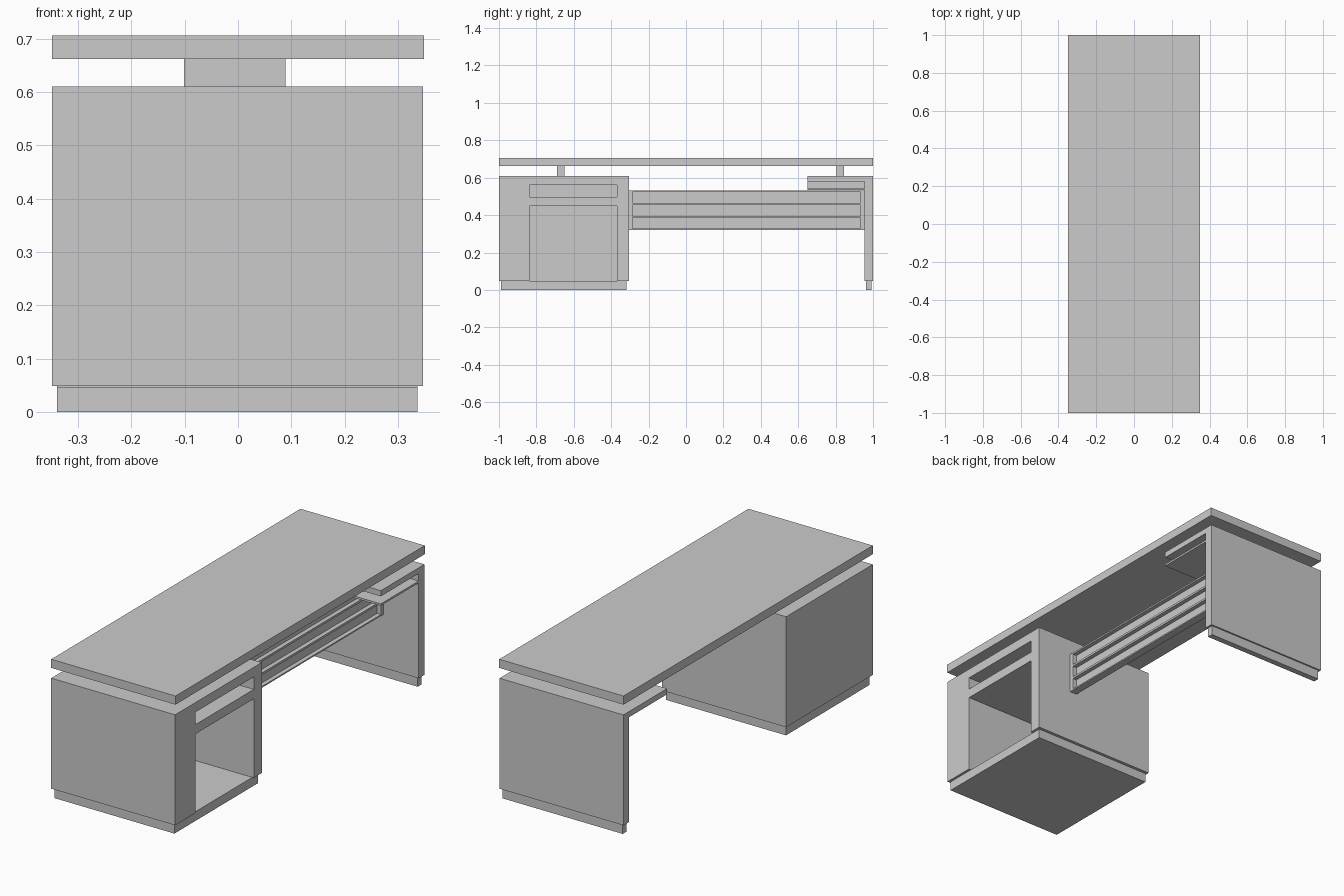
import bpy
import bmesh

if "Cube" in bpy.data.objects:
    bpy.data.objects.remove(bpy.data.objects["Cube"])


def box(name, x, y, z):
    """Box from its (min, max) extents along each axis."""
    bm = bmesh.new()
    bmesh.ops.create_cube(bm, size=1)
    for v in bm.verts:
        v.co = [lim[1] if c > 0 else lim[0] for c, lim in zip(v.co, (x, y, z))]
    mesh = bpy.data.meshes.new(name)
    bm.to_mesh(mesh)
    bm.free()
    ob = bpy.data.objects.new(name, mesh)
    bpy.context.collection.objects.link(ob)
    return ob


def cut(target, x, y, z):
    """Cut a box-shaped opening out of the target."""
    cutter = box("cutter", x, y, z)
    cutter.hide_render = True
    mod = target.modifiers.new("opening", "BOOLEAN")
    mod.operation = "DIFFERENCE"
    mod.solver = "EXACT"
    mod.object = cutter
    bpy.context.view_layer.objects.active = target
    bpy.ops.object.modifier_apply(modifier=mod.name)
    bpy.data.objects.remove(cutter)


BODY_X = (-0.349, 0.347)
BASE_X = (-0.339, 0.336)

# Desk top on two raised spacers
box("desk_top", (-0.349, 0.349), (-1, 1), (0.662, 0.706))
for name, y in (("cabinet_spacer", -0.67), ("leg_spacer", 0.825)):
    box(name, (-0.101, 0.089), (y - 0.02, y + 0.02), (0.61, 0.662))

# Cabinet with a drawer slot and a tall bay opening to the right
cabinet = box("cabinet", BODY_X, (-1, -0.305), (0.049, 0.61))
cut(cabinet, (-0.31, 0.4), (-0.837, -0.369), (0.498, 0.561))
cut(cabinet, (-0.31, 0.4), (-0.837, -0.369), (0.0, 0.45))
box("cabinet_plinth", BASE_X, (-0.99, -0.318), (0, 0.047))

# Side leg panel and its foot
box("side_leg", BODY_X, (0.954, 1), (0.049, 0.61))
box("leg_foot", BASE_X, (0.962, 0.992), (0, 0.049))

# Open tray beside the leg: top board, shelf and back
box("tray_top", BODY_X, (0.65, 0.954), (0.581, 0.61))
box("tray_shelf", (0.11, 0.347), (0.65, 0.954), (0.533, 0.543))
box("tray_back", (0.11, 0.125), (0.65, 0.954), (0.543, 0.581))

# Modesty panel with three long recessed grooves
panel = box("modesty_panel", (0.11, 0.15), (-0.305, 0.954), (0.321, 0.531))
for i in range(3):
    z = 0.328 + i * 0.0685
    cut(panel, (0.128, 0.2), (-0.285, 0.933), (z, z + 0.058))
